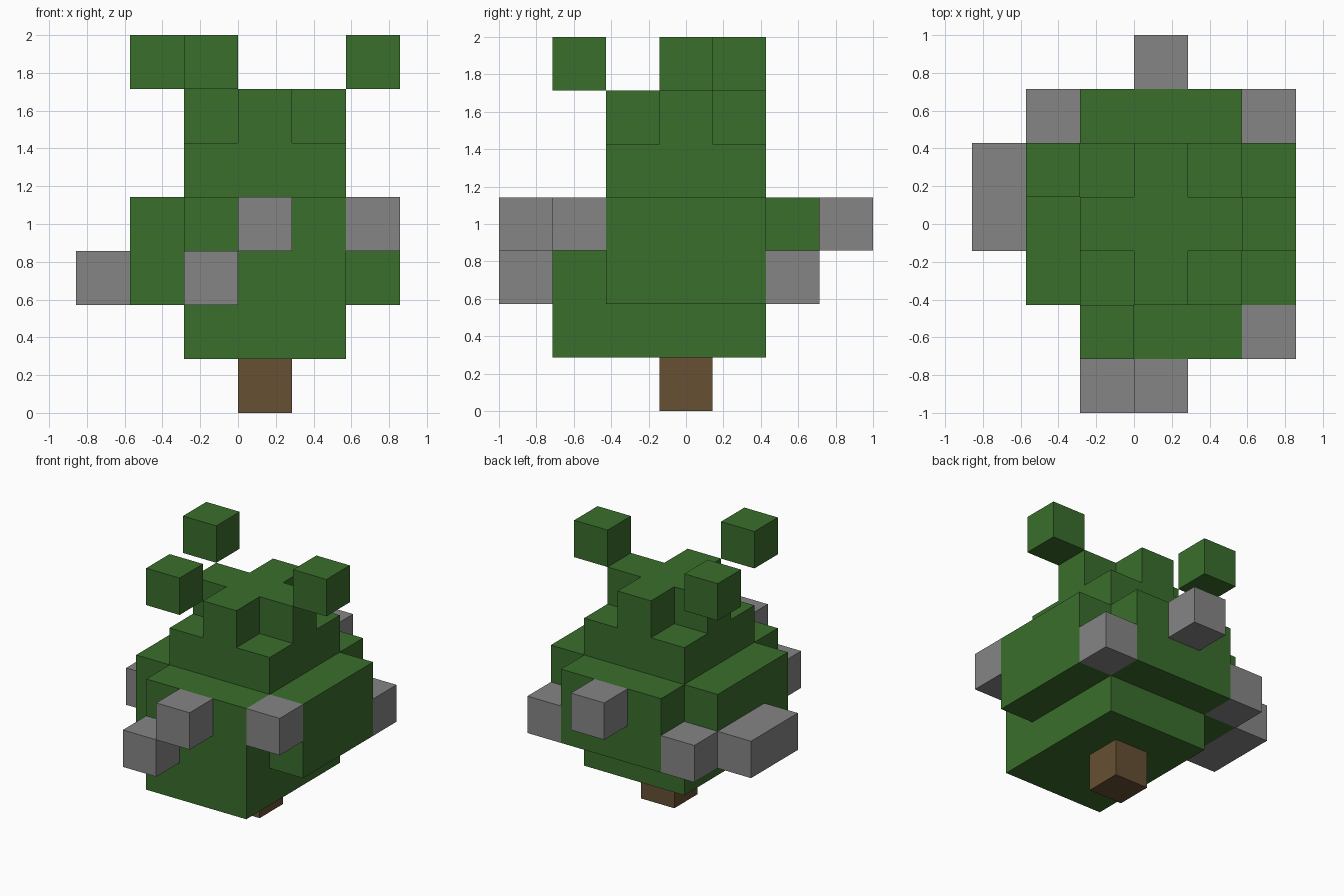
import bpy
from mathutils import Matrix, Vector
import bmesh

U = 2 / 7  # edge of one block

cube = bpy.data.objects.get("Cube")
if cube:
    bpy.data.objects.remove(cube, do_unlink=True)


def material(name, rgb):
    m = bpy.data.materials.new(name)
    m.use_nodes = True
    m.diffuse_color = (*rgb, 1)
    m.node_tree.nodes["Principled BSDF"].inputs["Base Color"].default_value = (*rgb, 1)
    return m


leaf = material("leaf_green", (0.042, 0.156, 0.025))
stone = material("stone_grey", (0.235, 0.235, 0.235))
bark = material("bark_brown", (0.133, 0.080, 0.033))


def block(name, mat, start, size=(1, 1, 1)):
    """Box measured in blocks from its lowest corner; x = y = 0 is the trunk cell."""
    lo, size = Vector(start), Vector(size)
    # the trunk cell starts at the x centre line and straddles the y centre line
    centre = (lo + size / 2 - Vector((0, 0.5, 0))) * U
    bm = bmesh.new()
    bmesh.ops.create_cube(bm, size=1, matrix=Matrix.Diagonal((*(size * U), 1)))
    mesh = bpy.data.meshes.new(name)
    bm.to_mesh(mesh)
    bm.free()
    mesh.materials.append(mat)
    obj = bpy.data.objects.new(name, mesh)
    obj.location = centre
    bpy.context.collection.objects.link(obj)
    return obj


# Trunk
block("trunk", bark, (0, 0, 0))

# Crown: central column with a bulge on each side
block("crown_core", leaf, (-1, -1, 1), (3, 3, 4))
block("crown_front", leaf, (-1, -2, 1), (3, 1, 3))
block("crown_back", leaf, (-1, 2, 2), (3, 1, 2))
for side, x in (("right", -2), ("left", 2)):
    block(f"crown_{side}", leaf, (x, -1, 2), (1, 3, 2))

# Cross-shaped top
block("crown_top_bar", leaf, (-1, 0, 5), (3, 1, 1))
for side, y in (("front", -1), ("back", 1)):
    block(f"crown_top_{side}", leaf, (0, y, 5))

# Loose leaf blocks above the crown
for side, x, y in (("front", -1, -2), ("right", -2, 1), ("left", 2, 0)):
    block(f"loose_leaf_{side}", leaf, (x, y, 6))

# Grey ornaments around the crown
ornaments = {
    "front_low": (-1, -3, 2),
    "front_high": (0, -3, 3),
    "front_left": (2, -2, 3),
    "back_left": (2, 2, 2),
    "back_right": (-2, 2, 2),
    "back": (0, 3, 3),
}
for place, start in ornaments.items():
    block(f"ornament_{place}", stone, start)
block("ornament_right", stone, (-3, 0, 2), (1, 2, 1))
